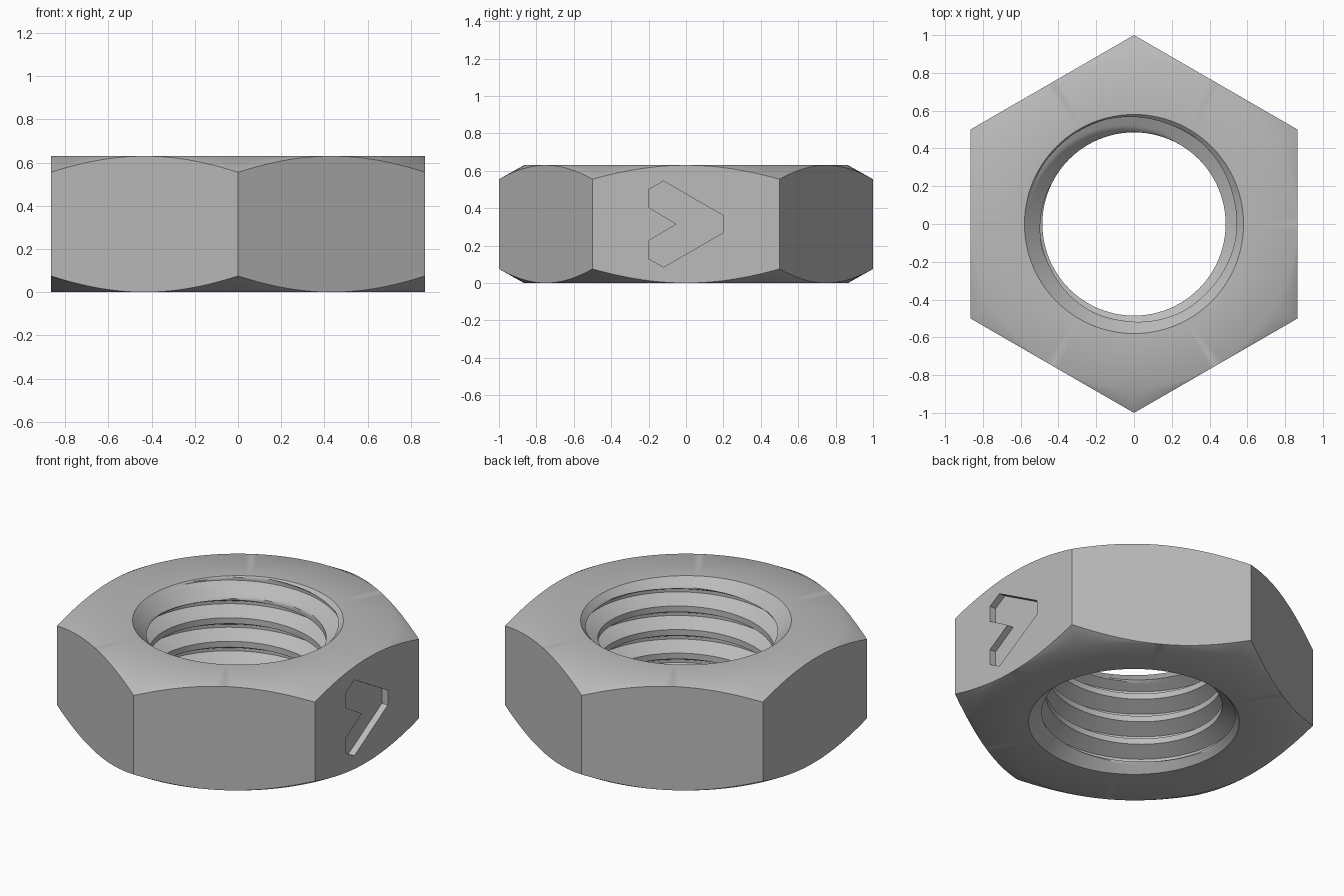
import bpy, bmesh, math

if "Cube" in bpy.data.objects:
    bpy.data.objects.remove(bpy.data.objects["Cube"])

H = 0.63                        # nut height
FLAT = math.sqrt(3) / 2         # centre to flat
MINOR, MAJOR = 0.485, 0.573     # thread radii
RIM = 0.58                      # bore chamfer radius at the end faces
PITCH = 0.143
COLS = 144                      # angular divisions
SLOPE = 0.075 / (1 - FLAT)      # outer corner chamfer

steel = bpy.data.materials.new("steel_grey")
steel.diffuse_color = (0.5, 0.5, 0.5, 1)
steel.use_nodes = True
steel.node_tree.nodes["Principled BSDF"].inputs["Base Color"].default_value = steel.diffuse_color


def new_object(name, bm):
    bmesh.ops.remove_doubles(bm, verts=bm.verts, dist=1e-5)
    bmesh.ops.recalc_face_normals(bm, faces=bm.faces)
    mesh = bpy.data.meshes.new(name)
    bm.to_mesh(mesh)
    bm.free()
    mesh.materials.append(steel)
    obj = bpy.data.objects.new(name, mesh)
    bpy.context.collection.objects.link(obj)
    return obj


def polar(bm, j, r, z):
    a = 2 * math.pi * j / COLS
    return bm.verts.new((r * math.cos(a), r * math.sin(a), z))


def hex_radius(j):
    a = (360 * j / COLS + 30) % 60 - 30
    return FLAT / math.cos(math.radians(a))


bm = bmesh.new()

# Six flats, each one face with curved top and bottom edges
side = COLS // 6
for k in range(6):
    cols = range(k * side - side // 2, k * side + side // 2 + 1)
    drop = [(j, hex_radius(j), SLOPE * (hex_radius(j) - FLAT)) for j in cols]
    low = [polar(bm, j, r, d) for j, r, d in drop]
    high = [polar(bm, j, r, H - d) for j, r, d in drop]
    bm.faces.new(low + high[::-1])

# End faces and conical corner chamfers
for end, sign in ((0, 1), (H, -1)):
    for j in range(COLS):
        rings = []
        for c in (j, j + 1):
            r = hex_radius(c)
            rings.append([(c, RIM, end), (c, FLAT, end),
                          (c, r, end + sign * SLOPE * (r - FLAT))])
        for i in range(2):
            quad = (rings[0][i], rings[0][i + 1], rings[1][i + 1], rings[1][i])
            bm.faces.new([polar(bm, *p) for p in quad])

# Thread profile over one pitch: root, flank, crest, flank
profile = []
for p0, r0, p1, r1, n in ((0, MAJOR, 1 / 8, MAJOR, 2), (1 / 8, MAJOR, 7 / 16, MINOR, 6),
                          (7 / 16, MINOR, 11 / 16, MINOR, 4), (11 / 16, MINOR, 1, MAJOR, 6)):
    profile += [(p0 + (p1 - p0) * i / n, r0 + (r1 - r0) * i / n) for i in range(n)]
N = len(profile)
START = H - 0.007 - PITCH * (1 / 8 + 125 / 360)


def bore_point(i, j):
    phase, r = profile[i % N]
    z = START + PITCH * (i // N + phase + j / COLS)
    z = min(max(z, 0), H)
    return j, max(r, RIM - z, RIM - (H - z)), z


# Right-hand threaded bore, opened by the chamfer at both ends
for j in range(COLS):
    for i in range(-7 * N, 3 * N):
        quad = [bore_point(*c) for c in ((i, j), (i + 1, j), (i + 1, j + 1), (i, j + 1))]
        zs = [p[2] for p in quad]
        if max(zs) > 0 and min(zs) < H:
            bm.faces.new([polar(bm, *p) for p in quad])

nut = new_object("hex_nut", bm)

# Arrow-shaped recess on the right flat
half = [(-0.05, 0), (-0.2, 0.09), (-0.2, 0.185), (-0.12, 0.23), (0.2, 0.045)]
outline = half + [(y, -z) for y, z in half[:0:-1]]
bm = bmesh.new()
base = bm.faces.new([bm.verts.new((FLAT - 0.04, y, H / 2 + z)) for y, z in outline])
ext = bmesh.ops.extrude_face_region(bm, geom=[base])
bmesh.ops.translate(bm, vec=(0.1, 0, 0),
                    verts=[g for g in ext["geom"] if isinstance(g, bmesh.types.BMVert)])
cutter = new_object("recess_cutter", bm)
cutter.hide_render = True
cutter.hide_set(True)

cut = nut.modifiers.new("recess", 'BOOLEAN')
cut.operation = 'DIFFERENCE'
cut.solver = 'EXACT'
cut.object = cutter
bpy.context.view_layer.objects.active = nut
nut.select_set(True)
bpy.ops.object.modifier_apply(modifier=cut.name)
bpy.data.objects.remove(cutter)
bpy.ops.object.shade_smooth_by_angle(angle=math.radians(35))
